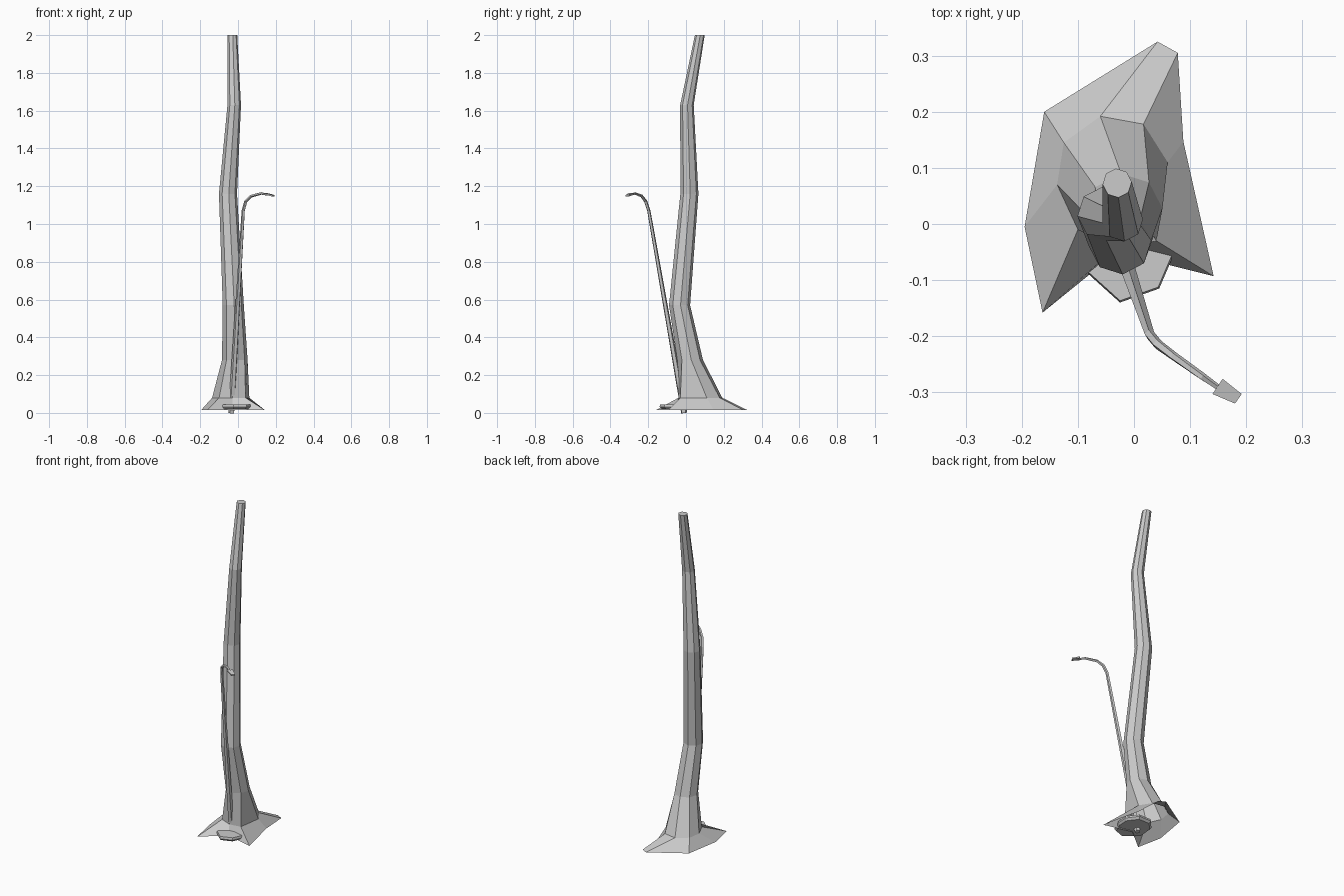
import bpy, bmesh
from math import sin, cos, radians
from mathutils import Vector

if "Cube" in bpy.data.objects:
    bpy.data.objects.remove(bpy.data.objects["Cube"])


def loft(name, rings, cap_start=True, cap_end=True):
    """Skin a list of equal-length point rings with flat quads."""
    bm = bmesh.new()
    vs = [[bm.verts.new(p) for p in r] for r in rings]
    n = len(rings[0])
    for a, b in zip(vs, vs[1:]):
        for i in range(n):
            j = (i + 1) % n
            bm.faces.new((a[i], a[j], b[j], b[i]))
    if cap_start:
        bm.faces.new(vs[0][::-1])
    if cap_end:
        bm.faces.new(vs[-1])
    me = bpy.data.meshes.new(name)
    bm.to_mesh(me)
    bm.free()
    ob = bpy.data.objects.new(name, me)
    bpy.context.collection.objects.link(ob)
    return ob


def flat_ring(x, y, z, r):
    return [(x + r * cos(radians(45 * i - 40)), y + r * sin(radians(45 * i - 40)), z)
            for i in range(8)]


def tube(name, path, sides=5):
    """Loft a tube through (x, y, z, radius) points."""
    pts = [Vector(p[:3]) for p in path]
    rings = []
    for i, p in enumerate(pts):
        t = (pts[min(i + 1, len(pts) - 1)] - pts[max(i - 1, 0)]).normalized()
        u = t.cross(Vector((0.85, 0.5, 0))).cross(t).normalized()
        v = t.cross(u)
        r = path[i][3]
        rings.append([p + r * (u * cos(k * 6.28319 / sides) + v * sin(k * 6.28319 / sides))
                      for k in range(sides)])
    return loft(name, rings)


# Trunk: irregular root flare, then eight-sided tapering rings
roots = [(0.142, -0.093), (0.088, 0.147), (0.078, 0.305), (0.042, 0.325),
         (-0.16, 0.2), (-0.195, -0.005), (-0.163, -0.158), (-0.03, -0.05)]
collar = [(0.04, -0.03), (0.06, 0.11), (0.017, 0.178), (-0.06, 0.192),
          (-0.125, 0.145), (-0.137, 0.07), (-0.10, -0.01), (-0.03, -0.04)]
rings = [[(x, y, 0.015) for x, y in roots], [(x, y, 0.08) for x, y in collar]]
for c in [(-0.017, 0.022, 0.28, 0.068), (-0.025, -0.034, 0.57, 0.056),
          (-0.053, 0.018, 1.16, 0.048), (-0.02, 0.005, 1.63, 0.036),
          (-0.03, 0.073, 2.0, 0.026)]:
    rings.append(flat_ring(*c))
loft("trunk", rings, cap_start=False)

# Irregular base disc under the sprout
disc = [(0.075, -0.045), (0.078, 0.02), (0.03, 0.085), (-0.05, 0.085),
        (-0.1, 0.03), (-0.108, -0.065), (-0.025, -0.14), (0.045, -0.115)]
c = Vector((-0.02, -0.03))
loft("base_disc", [[(*(c + (Vector(p) - c) * s), z) for p in disc]
                   for s, z in ((0.9, 0.02), (1.0, 0.032), (0.97, 0.045))])

# Leaning stem that bends over at the top
tube("stem", [(-0.035, -0.01, 0.0, 0.017), (0.028, -0.197, 1.07, 0.009),
              (0.042, -0.214, 1.12, 0.009), (0.07, -0.235, 1.148, 0.008),
              (0.122, -0.272, 1.162, 0.007), (0.155, -0.295, 1.155, 0.005)])

# Small tip leaf
leaf = [(0.14, -0.303), (0.18, -0.32), (0.192, -0.303), (0.158, -0.276)]
hs = [1.155, 1.146, 1.146, 1.155]
loft("tip_leaf", [[(x, y, h + d) for (x, y), h in zip(leaf, hs)] for d in (0, 0.008)])
